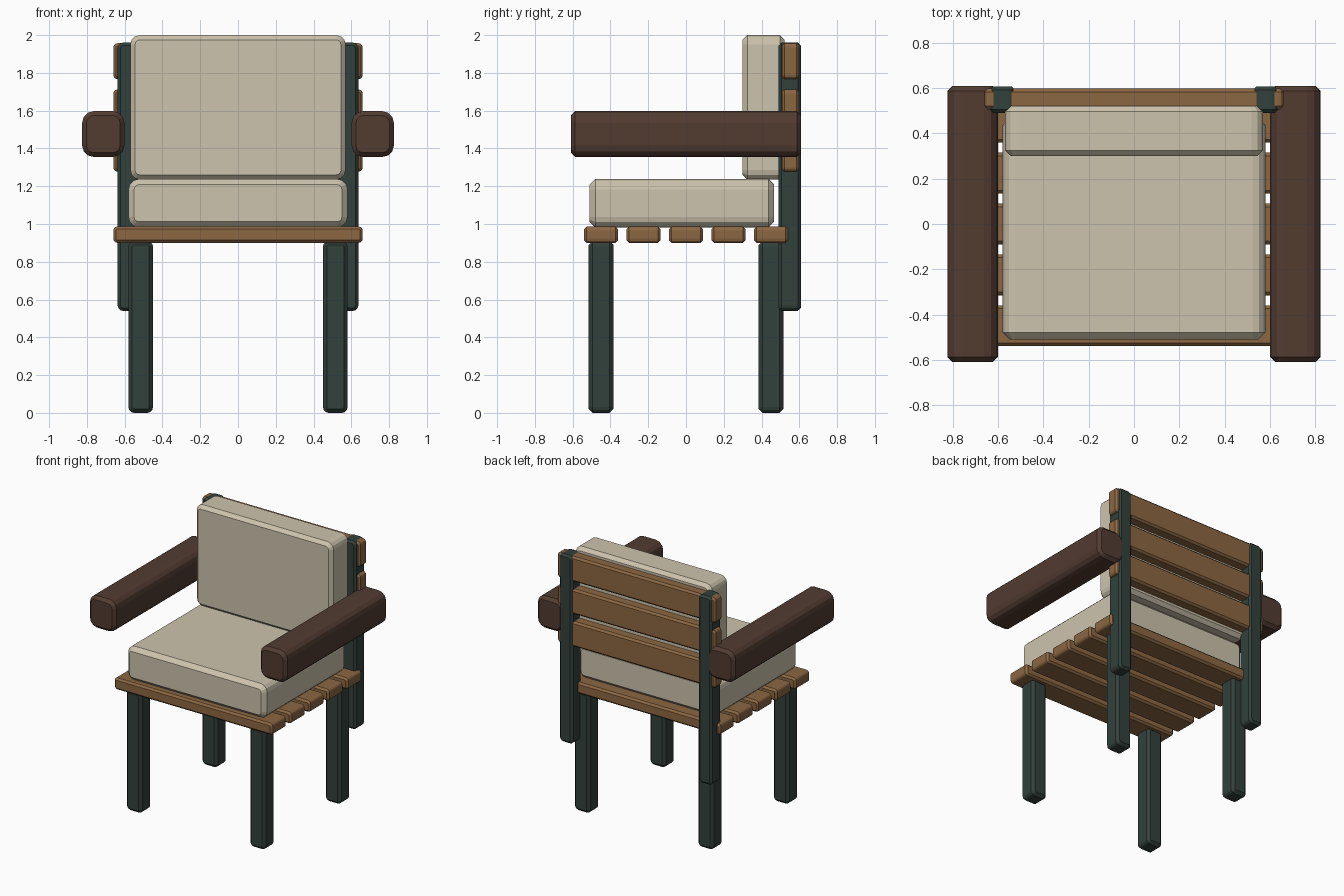
import bpy, bmesh
from math import cos, sin, pi

if "Cube" in bpy.data.objects:
    bpy.data.objects.remove(bpy.data.objects["Cube"])


def material(name, rgb):
    m = bpy.data.materials.new(name)
    m.diffuse_color = (*rgb, 1)
    m.use_nodes = True
    m.node_tree.nodes["Principled BSDF"].inputs["Base Color"].default_value = m.diffuse_color
    return m


GREEN = material("dark_green_frame", (0.032, 0.052, 0.043))
WOOD = material("slat_wood", (0.26, 0.135, 0.055))
BROWN = material("arm_wood", (0.085, 0.045, 0.031))
CREAM = material("cushion_fabric", (0.61, 0.55, 0.42))


def rounded_rect(x0, x1, z0, z1, r, seg=3):
    pts = []
    corners = ((x1 - r, z1 - r), (x0 + r, z1 - r), (x0 + r, z0 + r), (x1 - r, z0 + r))
    for i, (cx, cz) in enumerate(corners):
        for k in range(seg + 1):
            a = (i + k / seg) * pi / 2
            pts.append((cx + r * cos(a), cz + r * sin(a)))
    return pts


def block(name, x, y, z, r, c, mat):
    """Rounded outline in x-z, extruded along y, with chamfered ends."""
    bm = bmesh.new()
    rings = []
    for yy, inset in ((y[0], c), (y[0] + c, 0), (y[1] - c, 0), (y[1], c)):
        outline = rounded_rect(x[0] + inset, x[1] - inset, z[0] + inset, z[1] - inset, r - inset)
        rings.append([bm.verts.new((px, yy, pz)) for px, pz in outline])
    n = len(rings[0])
    for a, b in zip(rings, rings[1:]):
        for i in range(n):
            j = (i + 1) % n
            bm.faces.new((a[i], a[j], b[j], b[i]))
    bm.faces.new(rings[0])
    bm.faces.new(rings[-1])
    bmesh.ops.recalc_face_normals(bm, faces=bm.faces)
    me = bpy.data.meshes.new(name)
    bm.to_mesh(me)
    bm.free()
    me.materials.append(mat)
    ob = bpy.data.objects.new(name, me)
    bpy.context.collection.objects.link(ob)
    return ob


# legs, back posts and arms on both sides
for side, s in (("left", -1), ("right", 1)):
    def span(a, b):
        return sorted((s * a, s * b))
    block(f"front_leg_{side}", span(0.45, 0.58), (-0.515, -0.385), (0, 0.91), 0.03, 0.02, GREEN)
    block(f"back_leg_{side}", span(0.45, 0.58), (0.385, 0.515), (0, 0.91), 0.03, 0.02, GREEN)
    block(f"back_post_{side}", span(0.525, 0.637), (0.49, 0.608), (0.54, 1.96), 0.028, 0.016, GREEN)
    block(f"armrest_{side}", span(0.602, 0.825), (-0.61, 0.61), (1.355, 1.597), 0.06, 0.023, BROWN)

# seat slats
for i in range(5):
    y = (i - 2) * 0.225
    block(f"seat_slat_{i + 1}", (-0.66, 0.66), (y - 0.09, y + 0.09), (0.9, 0.987), 0.022, 0.014, WOOD)

# back slats
for i in range(3):
    z = 1.372 + i * 0.245
    block(f"back_slat_{i + 1}", (-0.66, 0.66), (0.507, 0.598), (z - 0.095, z + 0.095), 0.022, 0.014, WOOD)

# cushions
block("seat_cushion", (-0.58, 0.58), (-0.51, 0.467), (0.982, 1.238), 0.055, 0.03, CREAM)
block("back_cushion", (-0.57, 0.57), (0.3, 0.522), (1.235, 2.0), 0.05, 0.025, CREAM)
